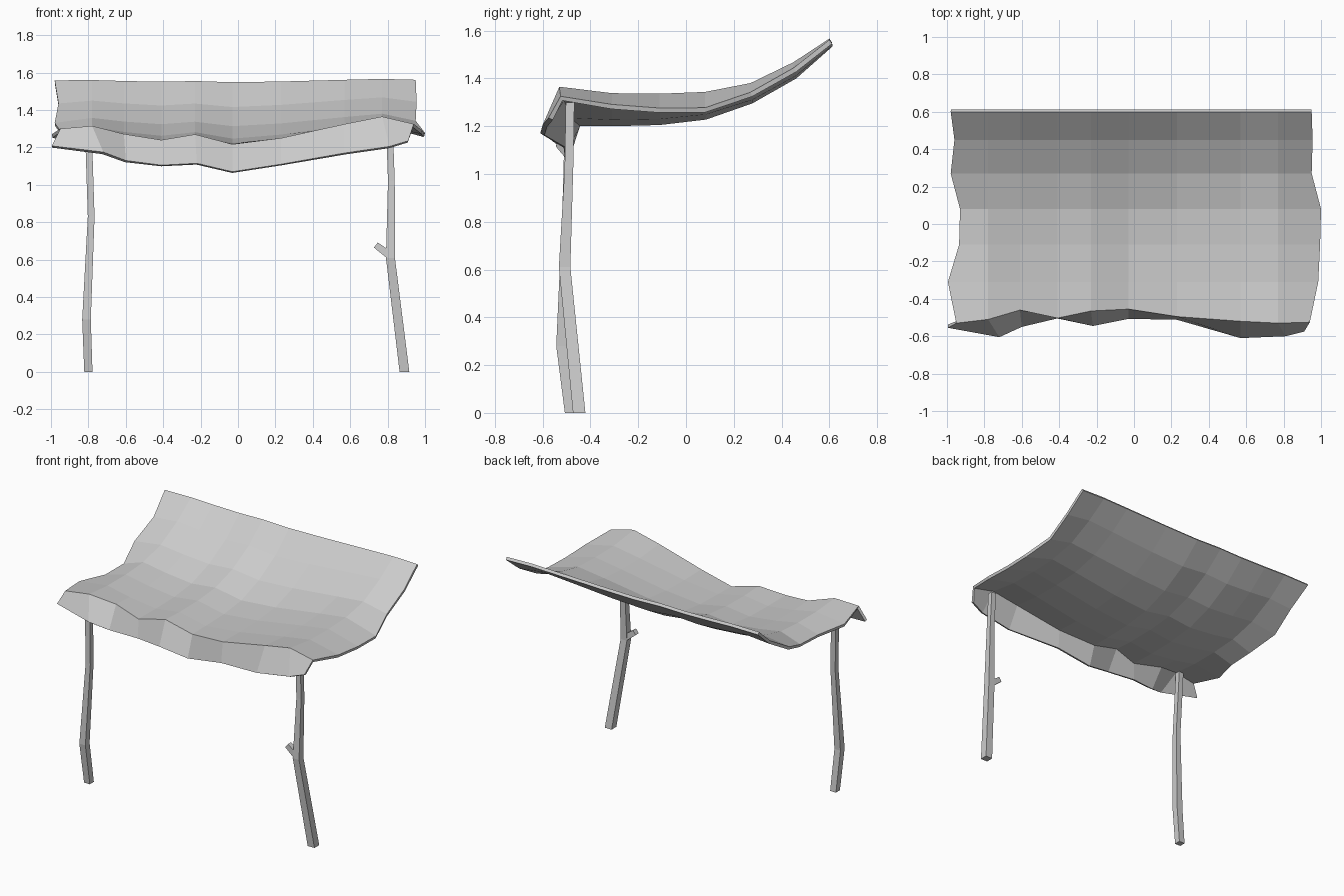
import bpy, bmesh
from mathutils import Vector

if "Cube" in bpy.data.objects:
    bpy.data.objects.remove(bpy.data.objects["Cube"])


def make_object(name, bm):
    bmesh.ops.recalc_face_normals(bm, faces=bm.faces)
    mesh = bpy.data.meshes.new(name)
    bm.to_mesh(mesh)
    bm.free()
    obj = bpy.data.objects.new(name, mesh)
    bpy.context.collection.objects.link(obj)
    return obj


def square_pole(name, path, sizes, axis_a=(1, 0, 0), axis_b=(0, 1, 0)):
    """Square tube through the path points, closed at both ends."""
    a, b = Vector(axis_a), Vector(axis_b)
    bm = bmesh.new()
    rings = []
    for p, s in zip(path, sizes):
        rings.append([bm.verts.new(Vector(p) + (a * i + b * j) * s / 2)
                      for i, j in ((-1, -1), (1, -1), (1, 1), (-1, 1))])
    for r0, r1 in zip(rings, rings[1:]):
        for i in range(4):
            k = (i + 1) % 4
            bm.faces.new((r0[i], r0[k], r1[k], r1[i]))
    bm.faces.new(rings[0][::-1])
    bm.faces.new(rings[-1])
    return make_object(name, bm)


# Front edge of the cloth: (x, y, z) of the crest, then of the hanging hem
crest = [(-.95, -.53, 1.30), (-.78, -.51, 1.315), (-.61, -.46, 1.272),
         (-.41, -.503, 1.24), (-.23, -.465, 1.27), (-.03, -.455, 1.217),
         (.23, -.495, 1.25), (.57, -.52, 1.325), (.77, -.53, 1.365),
         (.94, -.525, 1.325)]
hem = [(-.995, -.555, 1.208), (-.72, -.605, 1.175), (-.60, -.55, 1.13),
       (-.41, -.505, 1.105), (-.22, -.545, 1.115), (-.03, -.507, 1.07),
       (.23, -.512, 1.11), (.57, -.61, 1.17), (.81, -.60, 1.205),
       (.91, -.575, 1.235)]

# Rows back to front: y, height, share of crest waviness, left x, right x, edge droop
rows = [(.60, 1.556, .12, -.98, .95, 0),
        (.45, 1.438, .35, -.96, .955, .01),
        (.27, 1.342, .45, -.98, .95, .02),
        (.08, 1.288, .65, -.93, 1.0, .04),
        (-.11, 1.272, .75, -.935, .995, .03),
        (-.31, 1.270, .80, -.995, .985, .015)]

# Cloth canopy
bm = bmesh.new()
grid = []
for y, z, wave, left, right, droop in rows:
    line = []
    for i, (cx, cy, cz) in enumerate(crest):
        edge = i in (0, len(crest) - 1)
        x = left if i == 0 else right if edge else cx
        zz = z + (cz - 1.28) * wave - (droop if edge else 0)
        line.append(bm.verts.new((x, y, zz)))
    grid.append(line)
grid.append([bm.verts.new(p) for p in crest])
grid.append([bm.verts.new(p) for p in hem])
for r0, r1 in zip(grid, grid[1:]):
    for i in range(len(crest) - 1):
        bm.faces.new((r0[i], r1[i], r1[i + 1], r0[i + 1]))
bm.normal_update()
mesh = bpy.data.meshes.new("cloth_canopy")
bm.to_mesh(mesh)
bm.free()
canopy = bpy.data.objects.new("cloth_canopy", mesh)
bpy.context.collection.objects.link(canopy)
solid = canopy.modifiers.new("thickness", 'SOLIDIFY')
solid.thickness = .02
solid.offset = -1

# Crooked support poles
square_pole("left_pole",
            [(-.80, -.485, 0), (-.81, -.52, .28), (-.785, -.50, .83), (-.80, -.487, 1.295)],
            [.044, .046, .036, .036])
square_pole("right_pole",
            [(.89, -.447, 0), (.815, -.508, .61), (.82, -.49, 1.02), (.81, -.485, 1.30)],
            [.052, .048, .036, .036])

# Broken twig stub on the right pole
square_pole("twig_stub", [(.815, -.505, .62), (.737, -.505, .678)], [.042, .034],
            axis_a=(.6, 0, .8))
